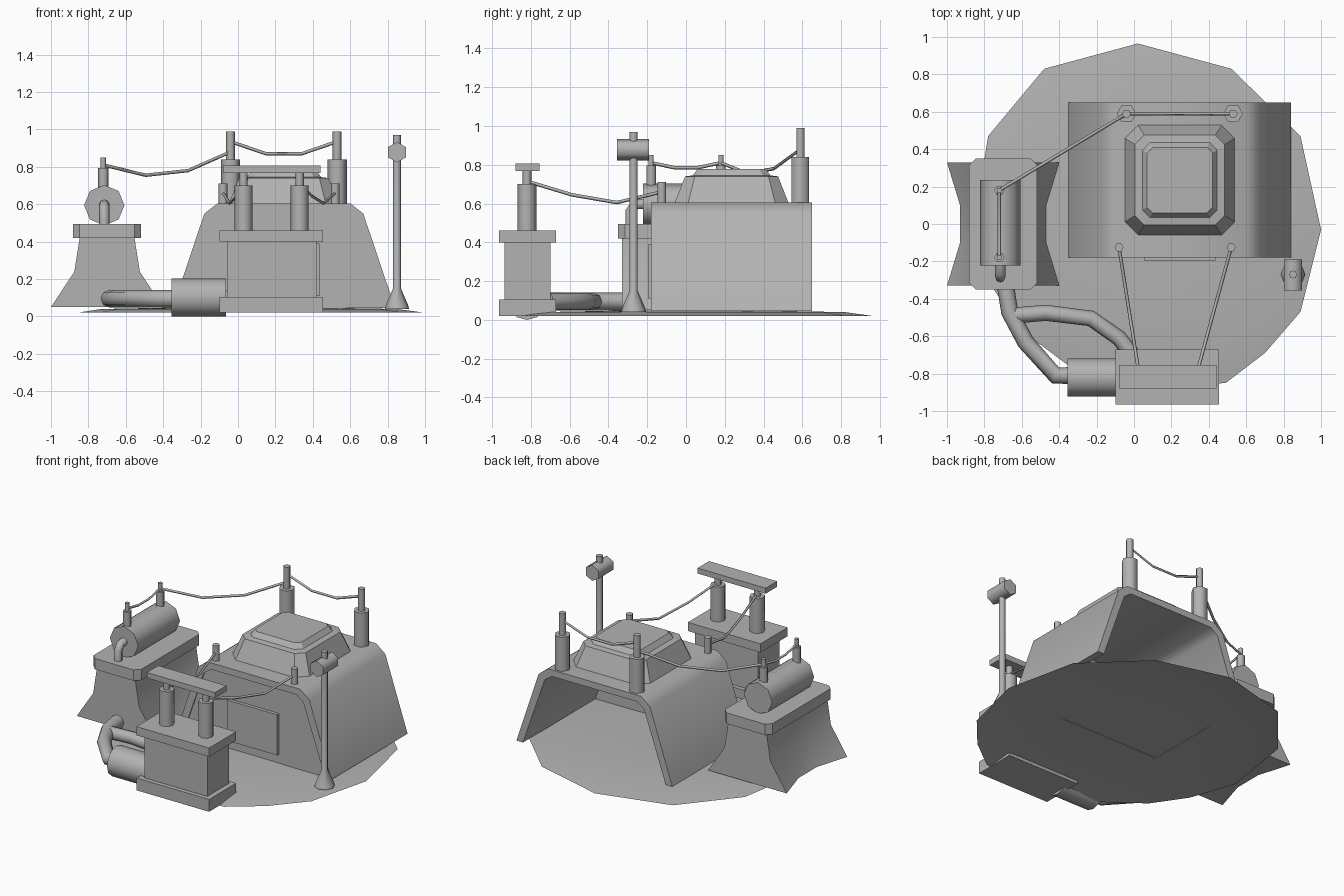
import bpy, bmesh, math
from mathutils import Vector

cube = bpy.data.objects.get("Cube")
if cube:
    bpy.data.objects.remove(cube, do_unlink=True)

grey = bpy.data.materials.new("plain grey")
grey.use_nodes = True
grey.diffuse_color = (0.45, 0.45, 0.45, 1)
grey.node_tree.nodes["Principled BSDF"].inputs["Base Color"].default_value = (0.45, 0.45, 0.45, 1)


def add_object(name, data):
    data.materials.append(grey)
    ob = bpy.data.objects.new(name, data)
    bpy.context.collection.objects.link(ob)
    return ob


def loft(name, rings, smooth=0, cap_start=True):
    """Skin a list of equal-length vertex rings, closing the ends."""
    bm = bmesh.new()
    vs = [[bm.verts.new(p) for p in ring] for ring in rings]
    n = len(rings[0])
    for a, b in zip(vs, vs[1:]):
        for i in range(n):
            j = (i + 1) % n
            bm.faces.new((a[i], a[j], b[j], b[i]))
    if cap_start:
        bm.faces.new(vs[0][::-1])
    bm.faces.new(vs[-1])
    bmesh.ops.recalc_face_normals(bm, faces=bm.faces)
    me = bpy.data.meshes.new(name)
    bm.to_mesh(me)
    bm.free()
    if smooth:
        me.shade_smooth()
        me.set_sharp_from_angle(angle=math.radians(smooth))
    return add_object(name, me)


def box(name, x0, x1, y0, y1, z0, z1):
    corners = [(x0, y0), (x1, y0), (x1, y1), (x0, y1)]
    return loft(name, [[(x, y, z) for x, y in corners] for z in (z0, z1)])


def lathe(name, start, axis, steps, sides=8):
    """Round part: steps are (distance along axis, radius)."""
    start, axis = Vector(start), Vector(axis)
    u = Vector((0, 0, 1)) if abs(axis.z) < 0.5 else Vector((1, 0, 0))
    v = axis.cross(u)
    angles = [math.tau * i / sides for i in range(sides)]
    rings = [[start + axis * d + (u * math.cos(a) + v * math.sin(a)) * r for a in angles]
             for d, r in steps]
    return loft(name, rings, 65)


def tube(name, points, radius, res=2):
    cu = bpy.data.curves.new(name, "CURVE")
    cu.dimensions = "3D"
    cu.bevel_depth, cu.bevel_resolution, cu.use_fill_caps = radius, res, True
    sp = cu.splines.new("POLY")
    sp.points.add(len(points) - 1)
    for p, co in zip(sp.points, points):
        p.co = (*co, 1)
    return add_object(name, cu)


def wire(name, a, b, heights):
    """Hanging cable from a to b, with the given heights in between."""
    a, b = Vector(a), Vector(b)
    pts = [a]
    for i, z in enumerate(heights, 1):
        p = a.lerp(b, i / (len(heights) + 1))
        pts.append(Vector((p.x, p.y, z)))
    tube(name, pts + [b], 0.009, 0)


def octagon(cx, cy, hx, hy, cut, z):
    """Rectangle with cut corners, as a ring at height z."""
    q = [(hx, hy - cut), (hx - cut, hy)]
    half = q + [(-x, y) for x, y in q[::-1]]
    return [(cx + x, cy + y, z) for x, y in half + [(-x, -y) for x, y in half]]


# Ground pad: shallow open dome
rim = [(0.02, 0.965), (0.52, 0.83), (0.89, 0.47), (1.0, -0.03), (0.89, -0.47), (0.70, -0.69),
       (0.49, -0.85), (0.05, -0.88), (-0.36, -0.75), (-0.6, -0.57), (-0.75, -0.35),
       (-0.86, -0.03), (-0.78, 0.47), (-0.48, 0.83)]
loft("ground_pad", [[(x * s, y * s, z) for x, y in rim]
                    for s, z in ((1, 0.02), (0.85, 0.04), (0.4, 0.048))], 60, cap_start=False)

# Hangar: arched shell open at the back
MID = 0.245


def arch(half):
    return [(MID + x, z) for x, z in half] + [(MID - x, z) for x, z in half[::-1]]


outer = arch([(0.595, 0.045), (0.425, 0.55), (0.355, 0.605)])
inner = arch([(0.545, 0.045), (0.38, 0.52), (0.325, 0.56)])
loft("hangar_shell", [[(x, y, z) for x, z in outer + inner[::-1]] for y in (-0.18, 0.65)], 40)
loft("hangar_front_wall", [[(x, y, z) for x, z in inner] for y in (-0.172, -0.14)])
box("hangar_door", MID - 0.19, MID + 0.19, -0.195, -0.15, 0.11, 0.39)

# Roof cupola
loft("roof_cupola", [octagon(MID, 0.235, h, h, cut, z) for h, cut, z in
                     ((0.295, 0.07, 0.6), (0.24, 0.05, 0.74),
                      (0.2, 0.04, 0.745), (0.175, 0.03, 0.778))])

# Roof posts
for side, x in (("right", -0.04), ("left", 0.53)):
    lathe(f"back_post_{side}", (x, 0.59, 0.59), (0, 0, 1),
          [(0, 0.052), (0.25, 0.052), (0.25, 0.024), (0.4, 0.024)], 6)
for side, x in (("right", -0.08), ("left", 0.52)):
    lathe(f"front_post_{side}", (x, -0.125, 0.59), (0, 0, 1), [(0, 0.024), (0.12, 0.024)], 6)

# Power block at the front
box("power_block_base", -0.1, 0.455, -0.965, -0.67, 0.02, 0.105)
box("power_block_body", -0.06, 0.42, -0.935, -0.70, 0.1, 0.41)
box("power_block_cap", -0.1, 0.455, -0.965, -0.67, 0.4, 0.46)
box("power_block_beam", -0.08, 0.44, -0.88, -0.755, 0.768, 0.806)
for side, x, end in (("right", 0.03, -0.08), ("left", 0.33, 0.52)):
    lathe(f"insulator_{side}", (x, -0.82, 0.45), (0, 0, 1),
          [(0, 0.048), (0.25, 0.048), (0.25, 0.022), (0.33, 0.022)])
    wire(f"front_wire_{side}", (x, -0.82, 0.715), (end, -0.125, 0.66), (0.645, 0.605))

# Transformer: flared stand, cap and tank
TX = -0.7
stand = []
for z, end, middle in ((0.05, 0.3, 0.23), (0.24, 0.175, 0.155), (0.43, 0.145, 0.145)):
    half = [(end, -0.33), (middle, -0.1), (middle, 0.1), (end, 0.33)]
    stand.append([(TX + x, y, z) for x, y in half] + [(TX - x, y, z) for x, y in half[::-1]])
loft("transformer_stand", stand, 40)
loft("transformer_cap", [octagon(TX, 0, 0.182, 0.35, 0.035, z) for z in (0.42, 0.495)])
lathe("transformer_tank", (-0.715, -0.222, 0.595), (0, 1, 0), [(0, 0.108), (0.457, 0.108)])
tube("tank_elbow", [(-0.715, -0.2, 0.6), (-0.715, -0.26, 0.595), (-0.715, -0.285, 0.56),
                    (-0.715, -0.285, 0.48)], 0.027)
for end, y in (("front", -0.18), ("back", 0.18)):
    lathe(f"tank_post_{end}", (-0.72, y, 0.68), (0, 0, 1),
          [(0, 0.028), (0.115, 0.028), (0.115, 0.015), (0.17, 0.015)], 6)

# Hanging cables
wire("tank_wire", (-0.72, -0.18, 0.81), (-0.72, 0.18, 0.81), (0.785, 0.785))
wire("roof_wire", (-0.72, 0.18, 0.81), (-0.04, 0.59, 0.88), (0.755, 0.78))
wire("back_wire", (-0.04, 0.59, 0.935), (0.53, 0.59, 0.935), (0.87, 0.87))

# Ground pipes and drum
lathe("pipe_drum", (-0.355, -0.82, 0.102), (1, 0, 0), [(0, 0.102), (0.29, 0.102)], 12)
tube("main_pipe", [(x, y, 0.095) for x, y in
                   ((-0.33, -0.81), (-0.42, -0.81), (-0.58, -0.63), (-0.665, -0.47),
                    (-0.69, -0.31))], 0.046)
tube("branch_pipe", [(x, y, 0.095) for x, y in
                     ((-0.65, -0.49), (-0.47, -0.475), (-0.23, -0.505), (-0.08, -0.61),
                      (0.0, -0.71))], 0.043)

# Lamp post
lathe("lamp_post", (0.85, -0.27, 0.04), (0, 0, 1),
      [(0, 0.065), (0.02, 0.06), (0.11, 0.021), (0.93, 0.021)])
lathe("lamp_head", (0.85, -0.355, 0.878), (0, 1, 0), [(0, 0.055), (0.165, 0.055)], 6)
